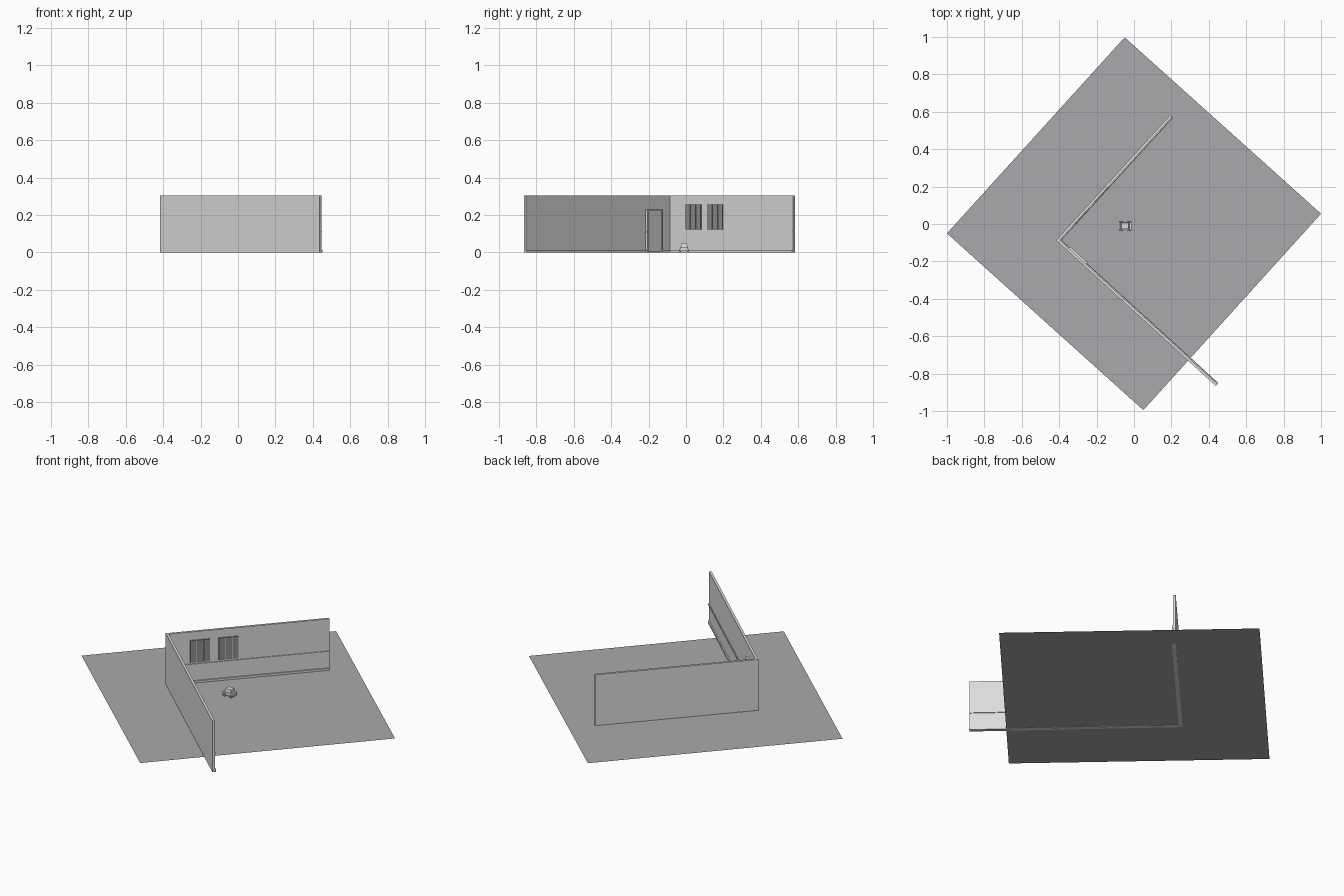
import bpy, bmesh, math
from mathutils import Vector, Matrix

if "Cube" in bpy.data.objects:
    bpy.data.objects.remove(bpy.data.objects["Cube"])


def material(name, col):
    m = bpy.data.materials.new(name)
    m.diffuse_color = (*col, 1)
    m.use_nodes = True
    m.node_tree.nodes["Principled BSDF"].inputs["Base Color"].default_value = m.diffuse_color
    return m


WALL = material("pale_grey", (0.72, 0.72, 0.72))
FLOOR = material("floor_grey", (0.40, 0.40, 0.42))
DARK = material("window_grey", (0.27, 0.27, 0.27))


def finish(name, bm, mat):
    bmesh.ops.recalc_face_normals(bm, faces=bm.faces)
    me = bpy.data.meshes.new(name)
    bm.to_mesh(me)
    bm.free()
    me.materials.append(mat)
    ob = bpy.data.objects.new(name, me)
    bpy.context.collection.objects.link(ob)
    return ob


def add_box(bm, origin, ax, ay, lo, hi):
    """Box between lo and hi in a frame with horizontal axes ax, ay."""
    size = [h - l for l, h in zip(lo, hi)]
    mid = [(h + l) / 2 for l, h in zip(lo, hi)]
    frame = Matrix((ax, ay, (0, 0, 1))).transposed().to_4x4()
    mat = (Matrix.Translation(origin) @ frame @ Matrix.Translation(mid)
           @ Matrix.Diagonal((*size, 1)))
    bmesh.ops.create_cube(bm, size=1, matrix=mat)


def boxes(name, frame, spans, mat):
    bm = bmesh.new()
    for lo, hi in spans:
        add_box(bm, *frame, lo, hi)
    return finish(name, bm, mat)


# Shared room frame: two walls meet at a corner
a = math.radians(42.37)
corner = Vector((-0.417, -0.087, 0))
along_b = (math.cos(a), -math.sin(a), 0)
along_a = (math.sin(a), math.cos(a), 0)
frame_a = (corner, along_a, along_b)   # length, inward depth, height
frame_b = (corner, along_b, along_a)
T, H, LEN_A, LEN_B = 0.014, 0.305, 0.905, 1.156

# Floor sheet
bm = bmesh.new()
f = bm.faces.new([bm.verts.new((x, y, 0.001)) for x, y in
                  ((-1, -0.05), (0.05, -0.995), (1, 0.055), (-0.05, 0.998))])
floor = finish("floor", bm, FLOOR)
if floor.data.polygons[0].normal.z < 0:
    floor.data.flip_normals()

# Walls
boxes("window_wall", frame_a, [((0, 0, 0), (LEN_A, T, H))], WALL)
boxes("door_wall", frame_b, [((T, 0, 0), (LEN_B, T, H))], WALL)

# Skirting and rails, broken at the doorway
D0, D1 = 0.08, 0.206
for name, z0, z1, depth in (("skirting", 0, 0.013, 0.007),
                            ("wall_rail", 0.106, 0.114, 0.005)):
    boxes(name + "_a", frame_a, [((T, T, z0), (LEN_A, T + depth, z1))], WALL)
    boxes(name + "_b", frame_b, [((T + depth, T, z0), (D0, T + depth, z1)),
                                 ((D1, T, z0), (LEN_B, T + depth, z1))], WALL)

# Door frame and leaf
W = 0.009
boxes("door_frame", frame_b, [((D0, T, 0), (D0 + W, T + 0.012, 0.23)),
                              ((D1 - W, T, 0), (D1, T + 0.012, 0.23)),
                              ((D0 + W, T, 0.221), (D1 - W, T + 0.012, 0.23))], WALL)
boxes("door", frame_b, [((D0 + W, T, 0.001), (D1 - W, T + 0.006, 0.221))], WALL)

# Two groups of three window panels
panes = []
for start, end in ((0.131, 0.243), (0.289, 0.402)):
    step = (end - start) / 3
    for i in range(3):
        u = start + i * step
        panes.append(((u + 0.002, T, 0.123), (u + step - 0.002, T + 0.006, 0.255)))
boxes("window_panels", frame_a, panes, DARK)

# Small vehicle near the middle of the floor
car = (Vector((-0.047, -0.01, 0)), (1, 0, 0), (0, 1, 0))
boxes("vehicle_body", car, [((-0.034, -0.021, 0.009), (0.034, 0.021, 0.027))], WALL)
cabin = boxes("vehicle_cabin", car, [((-0.024, -0.018, 0.027), (0.022, 0.018, 0.046))], WALL)
for v in cabin.data.vertices:
    if v.co.z > 0.04:
        v.co.x = -0.047 + (v.co.x + 0.047) * 0.82
        v.co.y = -0.01 + (v.co.y + 0.01) * 0.88
bm = bmesh.new()
for sx in (-1, 1):
    for sy in (-1, 1):
        bmesh.ops.create_cone(
            bm, cap_ends=True, segments=12, radius1=0.009, radius2=0.009, depth=0.007,
            matrix=Matrix.Translation((-0.047 + sx * 0.021, -0.01 + sy * 0.0205, 0.01))
            @ Matrix.Rotation(math.pi / 2, 4, 'X'))
finish("vehicle_wheels", bm, DARK)
